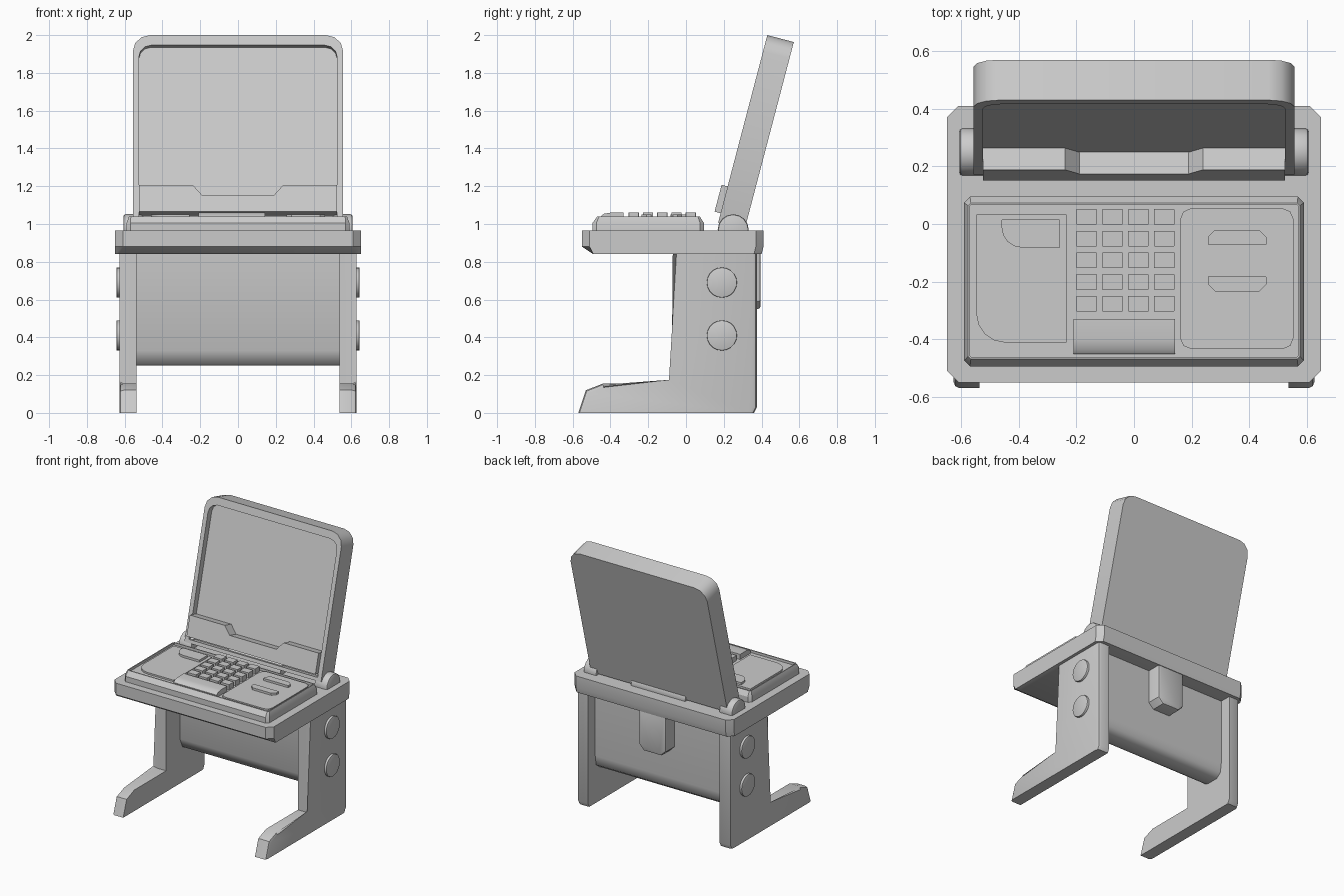
import bpy, bmesh, math
from mathutils import Vector

cube = bpy.data.objects.get("Cube")
if cube:
    bpy.data.objects.remove(cube)

GREY = (0.6, 0.6, 0.6, 1)
grey = bpy.data.materials.new("plain grey")
grey.use_nodes = True
grey.diffuse_color = GREY
grey.node_tree.nodes["Principled BSDF"].inputs["Base Color"].default_value = GREY


def finish(name, bm, angle=40):
    bmesh.ops.recalc_face_normals(bm, faces=bm.faces)
    mesh = bpy.data.meshes.new(name)
    bm.to_mesh(mesh)
    bm.free()
    mesh.materials.append(grey)
    ob = bpy.data.objects.new(name, mesh)
    bpy.context.collection.objects.link(ob)
    bpy.ops.object.select_all(action='DESELECT')
    ob.select_set(True)
    bpy.context.view_layer.objects.active = ob
    bpy.ops.object.shade_smooth_by_angle(angle=math.radians(angle))
    return ob


def loft(name, rings, bevel=0, rule=None, segments=2, angle=40):
    """Skin equal-length rings of points and cap both ends."""
    bm = bmesh.new()
    rows = [[bm.verts.new(p) for p in ring] for ring in rings]
    for a, b in zip(rows, rows[1:]):
        for i in range(len(a)):
            j = (i + 1) % len(a)
            bm.faces.new((a[i], a[j], b[j], b[i]))
    bm.faces.new(rows[0])
    bm.faces.new(rows[-1])
    if bevel:
        edges = [e for e in bm.edges if rule is None or rule(e)]
        bmesh.ops.bevel(bm, geom=edges, offset=bevel, segments=segments,
                        profile=0.5, affect='EDGES', clamp_overlap=True)
    return finish(name, bm, angle)


def outline(x0, x1, y0, y1, cuts, steps=1):
    """Rectangle with cut corners, from lower left going round; steps > 1 rounds them."""
    pts = []
    corners = ((x0, y0, 1, 1), (x1, y0, -1, 1), (x1, y1, -1, -1), (x0, y1, 1, -1))
    for k, ((x, y, sx, sy), c) in enumerate(zip(corners, cuts)):
        for i in range(steps + 1):
            a = math.radians(180 + 90 * k + 90 * i / steps)
            pts.append((x + sx * c + c * math.cos(a), y + sy * c + c * math.sin(a)))
    return pts


def flat(pts, z):
    return [(x, y, z) for x, y in pts]


def slab(name, pts, z0, z1, bevel=0):
    top = lambda e: all(v.co.z > z1 - 1e-4 for v in e.verts)
    return loft(name, [flat(pts, z0), flat(pts, z1)], bevel, top)


def barrel(name, x0, x1, y, z, r, sides, bevel=0):
    ring = [(r * math.cos(math.tau * i / sides), r * math.sin(math.tau * i / sides))
            for i in range(sides)]
    rim = lambda e: abs(e.verts[0].co.x - e.verts[1].co.x) < 1e-4
    return loft(name, [[(x, y + a, z + b) for a, b in ring] for x in (x0, x1)], bevel, rim)


# Desk top with a sloped underside at the front
CUT = [0.04] * 4
top_edge = outline(-0.65, 0.65, -0.55, 0.41, CUT)
under = [(x, max(y, -0.49) if y < 0 else y - 0.01) for x, y in top_edge]
loft("desk_top", [flat(under, 0.84), flat(top_edge, 0.88), flat(top_edge, 0.965)])

# Legs with forward feet, and round bolt heads on the outside
LEG = [(-0.57, 0), (0.36, 0), (0.375, 0.03), (0.375, 0.85), (-0.07, 0.85),
       (-0.07, 0.155), (-0.44, 0.155), (-0.53, 0.12)]


def leg_rule(e):
    a, b = e.verts[0].co, e.verts[1].co
    return (abs(a.x - b.x) < 1e-4 and abs(a.x) > 0.6
            and max(a.z, b.z) > 0.01 and min(a.z, b.z) < 0.8)


for side, s in (("left", 1), ("right", -1)):
    loft(side + "_leg", [[(s * x, y, z) for y, z in LEG] for x in (0.537, 0.627)],
         0.02, leg_rule)
    for level, z in (("upper", 0.69), ("lower", 0.41)):
        barrel(f"{side}_{level}_bolt", s * 0.6, s * 0.643, 0.19, z, 0.08, 20, 0.004)
    barrel(side + "_hinge", s * 0.5, s * 0.607, 0.25, 0.97, 0.082, 16, 0.012)

# Body between the legs and the clip on its back
body = [(0.09, 0.86), (0.09, 0.33), (0.12, 0.26), (0.15, 0.25), (0.24, 0.25),
        (0.28, 0.28), (0.29, 0.35), (0.29, 0.86)]
loft("body", [[(x, y, z) for y, z in body] for x in (-0.54, 0.54)], angle=60)
clip = outline(-0.11, 0.11, 0.55, 0.86, (0.04, 0.04, 0.01, 0.01))
loft("back_clip", [[(x, y, z) for x, z in clip] for y in (0.26, 0.395)], 0.015,
     lambda e: all(v.co.y > 0.39 for v in e.verts))

# Keyboard tray with a raised rim
loft("keyboard_tray", [
    flat(outline(-0.59, 0.59, -0.495, 0.095, [0.02] * 4), 0.95),
    flat(outline(-0.59, 0.59, -0.495, 0.095, [0.02] * 4), 1.005),
    flat(outline(-0.577, 0.577, -0.47, 0.073, [0.01] * 4), 1.04),
    flat(outline(-0.57, 0.57, -0.462, 0.067, [0.004] * 4), 1.04),
    flat(outline(-0.57, 0.57, -0.462, 0.067, [0.004] * 4), 1.022)], angle=30)

# Key grid and long bar
for row in range(5):
    for col in range(4):
        x, y = -0.165 + 0.09 * col, 0.025 - 0.0755 * row
        slab(f"key_{row + 1}_{col + 1}",
             outline(x - 0.035, x + 0.035, y - 0.027, y + 0.027, [0.001] * 4), 1.02, 1.06)
bar = [(-0.452, 1.02), (-0.452, 1.04), (-0.435, 1.054), (-0.40, 1.06), (-0.33, 1.06), (-0.33, 1.02)]
loft("long_bar", [[(x, y, z) for y, z in bar] for x in (-0.21, 0.142)], angle=50)

# Side panels and their raised buttons
left_shape = outline(-0.548, -0.235, -0.412, 0.033, (0.1, 0.002, 0.002, 0.002), 4)
slab("dial_panel", left_shape, 1.02, 1.034)
slab("dial_button", outline(-0.46, -0.257, -0.082, 0.015, (0.07, 0.002, 0.002, 0.002), 4), 1.03, 1.05)
slab("slot_panel", outline(0.16, 0.555, -0.435, 0.055, [0.04] * 4, 2), 1.02, 1.034)
slab("upper_slot_button", outline(0.257, 0.46, -0.072, -0.02, (0.002, 0.002, 0.025, 0.025)), 1.03, 1.05)
slab("lower_slot_button", outline(0.257, 0.46, -0.235, -0.182, (0.025, 0.025, 0.002, 0.002)), 1.03, 1.05)

# Tilted lid with recessed board, and the notched ledge along its foot
TILT = math.radians(-14.7)


def tilt(ob):
    ob.location = Vector((0, 0.159, 0.965))
    ob.rotation_euler = (TILT, 0, 0)


def upright(pts, y):
    return [(x, y, z) for x, z in pts]


outer = outline(-0.557, 0.557, 0.045, 1.07, (0.004, 0.004, 0.09, 0.09), 3)
inner = outline(-0.525, 0.525, 0.07, 1.015, (0.004, 0.004, 0.065, 0.065), 3)
tilt(loft("lid", [upright(outer, 0.145), upright(outer, 0), upright(inner, 0),
                  upright(inner, 0.045)], angle=32))
half = [(0.525, 0.095), (0.525, 0.242), (0.24, 0.242), (0.19, 0.185)]
ledge = half + [(-x, z) for x, z in reversed(half)]
tilt(loft("paper_ledge", [upright(ledge, 0.06), upright(ledge, -0.033)], angle=20))
barrel("centre_hinge", -0.22, 0.22, 0.25, 0.97, 0.075, 16)
